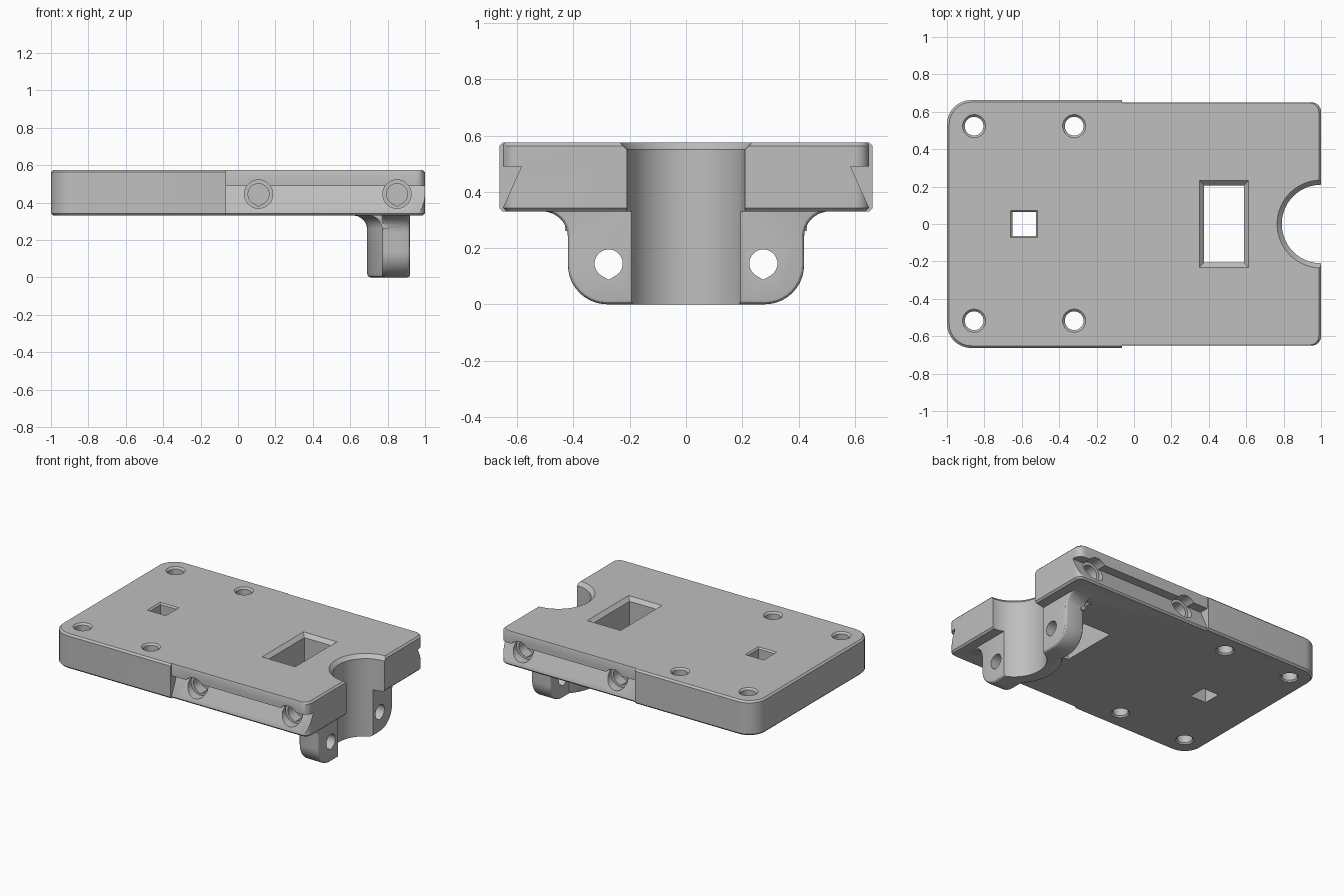
import bpy, bmesh
from math import cos, sin, pi, acos, radians

if "Cube" in bpy.data.objects:
    bpy.data.objects.remove(bpy.data.objects["Cube"])

grey = bpy.data.materials.new("plain_grey")
grey.use_nodes = True
GREY = (0.52, 0.52, 0.52, 1)
grey.diffuse_color = GREY
grey.node_tree.nodes["Principled BSDF"].inputs["Base Color"].default_value = GREY

BOTTOM, TOP = 0.33, 0.575


def loft(name, rings):
    """Closed solid through matching rings of points."""
    bm = bmesh.new()
    loops = [[bm.verts.new(p) for p in ring] for ring in rings]
    n = len(loops[0])
    for a, b in zip(loops, loops[1:]):
        for i in range(n):
            j = (i + 1) % n
            bm.faces.new((a[i], a[j], b[j], b[i]))
    bm.faces.new(loops[0])
    bm.faces.new(loops[-1])
    bmesh.ops.recalc_face_normals(bm, faces=bm.faces)
    mesh = bpy.data.meshes.new(name)
    bm.to_mesh(mesh)
    bm.free()
    mesh.materials.append(grey)
    ob = bpy.data.objects.new(name, mesh)
    bpy.context.collection.objects.link(ob)
    return ob


def apply(ob, mod):
    bpy.context.view_layer.objects.active = ob
    bpy.ops.object.modifier_apply(modifier=mod.name)


def combine(ob, other, operation):
    mod = ob.modifiers.new("combine", "BOOLEAN")
    mod.operation, mod.solver, mod.object = operation, "EXACT", other
    apply(ob, mod)
    bpy.data.objects.remove(other)


def arc(cx, cy, r, start, end, n=8):
    if r == 0:
        return [(cx, cy)]
    angles = [radians(start + (end - start) * i / n) for i in range(n + 1)]
    return [(cx + r * cos(a), cy + r * sin(a)) for a in angles]


def outline(x0, x1, y, left_r=0, right_r=0):
    """Rectangle symmetric in y with separate end corner radii."""
    l, r = left_r, right_r
    return (arc(x1 - r, y - r, r, 0, 90) + arc(x0 + l, y - l, l, 90, 180)
            + arc(x0 + l, l - y, l, 180, 270) + arc(x1 - r, r - y, r, 270, 360))


def at_z(points, z):
    return [(x, y, z) for x, y in points]


def along_x(name, points, x0, x1):
    return loft(name, [[(x, y, z) for y, z in points] for x in (x0, x1)])


def along_y(name, points, y0, y1):
    return loft(name, [[(x, y, z) for x, z in points] for y in (y0, y1)])


def teardrop(cx, cz, r):
    return arc(cx, cz, r, -60, 240, 30) + [(cx, cz - r * 1.155)]


# Main slab: wider rounded section and narrower rail section
c = 0.012
plate = loft("mounting_plate", [
    at_z(outline(-1 + d, -0.065, 0.663 - d, 0.13 - d), z)
    for d, z in ((c, BOTTOM), (0, BOTTOM + c), (0, TOP - c), (c, TOP))])
rail = loft("rail_section", [
    at_z(outline(-0.3, 1 - d, 0.65 - e, 0, 0.05 - e), z)
    for d, e, z in ((c, c, BOTTOM), (0, 0, BOTTOM + c),
                    (0, 0, TOP - c), (c, 0.004, TOP))])
combine(plate, rail, "UNION")

# Hanging ear with flared shoulders and rounded lower corners
half = (arc(0.28, 0.14, 0.14, -90, 0, 10)
        + arc(0.51, 0.24, 0.09, 180, 90) + [(0.51, 0.38)])
ear = along_x("ear", half + [(-y, z) for y, z in reversed(half)], 0.77, 0.92)
bevel = ear.modifiers.new("round", "BEVEL")
bevel.width, bevel.segments, bevel.use_clamp_overlap = 0.016, 3, False
bevel.limit_method, bevel.angle_limit = "ANGLE", radians(40)
apply(ear, bevel)
combine(plate, ear, "UNION")

# Fillet behind the ear
fillet = arc(0.70, 0.26, 0.07, 0, 90) + [(0.70, 0.36), (0.80, 0.36), (0.80, 0.26)]
combine(plate, along_y("ear_fillet", fillet, -0.43, 0.43), "UNION")

# Round boss around the channel, flaring into the slab
rings = []
for r, z in ((0.29, 0), (0.304, 0.006), (0.31, 0.02), (0.31, 0.26), (0.315, 0.286),
             (0.331, 0.309), (0.354, 0.325), (0.38, 0.331), (0.38, 0.36)):
    a = 180 / pi * acos(-0.1 / r)
    rings.append(at_z(arc(1, 0, r, a, 360 - a, 32), z))
combine(plate, loft("boss", rings), "UNION")

# Round channel through the end, chamfered at the top
combine(plate, loft("channel_cutter", [
    at_z(arc(1, 0, r, 0, 360, 64)[:-1], z)
    for r, z in ((0.21, -0.1), (0.21, 0.55), (0.26, 0.60))]), "DIFFERENCE")

# Rectangular and square windows
for x0, x1, y, cham in ((0.375, 0.587, 0.207, 0.025), (-0.65, -0.525, 0.063, 0.01)):
    combine(plate, loft("window_cutter", [
        at_z(outline(x0 - d, x1 + d, y + d), z)
        for d, z in ((0, 0.2), (0, TOP - cham), (2 * cham, TOP + cham))]), "DIFFERENCE")

# Chamfered bolt holes
for x in (-0.855, -0.32):
    for y in (-0.517, 0.523):
        combine(plate, loft("bolt_cutter", [
            at_z(arc(x, y, r, 0, 360, 32)[:-1], z)
            for r, z in ((0.07, BOTTOM - 0.01), (0.05, BOTTOM + 0.01),
                         (0.05, TOP - 0.012), (0.074, TOP + 0.012))]), "DIFFERENCE")

for side in (-1, 1):
    # Undercut groove along the rail
    groove = [(0.585, 0.49), (0.8, 0.49), (0.8, 0.345), (0.65, 0.345)]
    combine(plate, along_x("groove_cutter", [(side * y, z) for y, z in groove],
                           -0.065, 1.1), "DIFFERENCE")
    # Screw sockets in the groove
    for x in (0.11, 0.85):
        combine(plate, along_y("socket_cutter", arc(x, 0.445, 0.076, 0, 360, 32)[:-1],
                               side * 0.575, side * 0.8), "DIFFERENCE")
        combine(plate, along_y("screw_cutter", teardrop(x, 0.445, 0.056),
                               side * 0.5, side * 0.7), "DIFFERENCE")
    # Ear holes with a relief behind
    for r, x0, x1 in ((0.05, 0.6, 1.1), (0.065, 0.5, 0.768)):
        combine(plate, along_x("ear_hole_cutter", teardrop(side * 0.275, 0.145, r),
                               x0, x1), "DIFFERENCE")

# Smooth shading with sharp edges kept
bpy.ops.object.select_all(action="DESELECT")
plate.select_set(True)
bpy.context.view_layer.objects.active = plate
bpy.ops.object.shade_smooth_by_angle(angle=radians(30))
